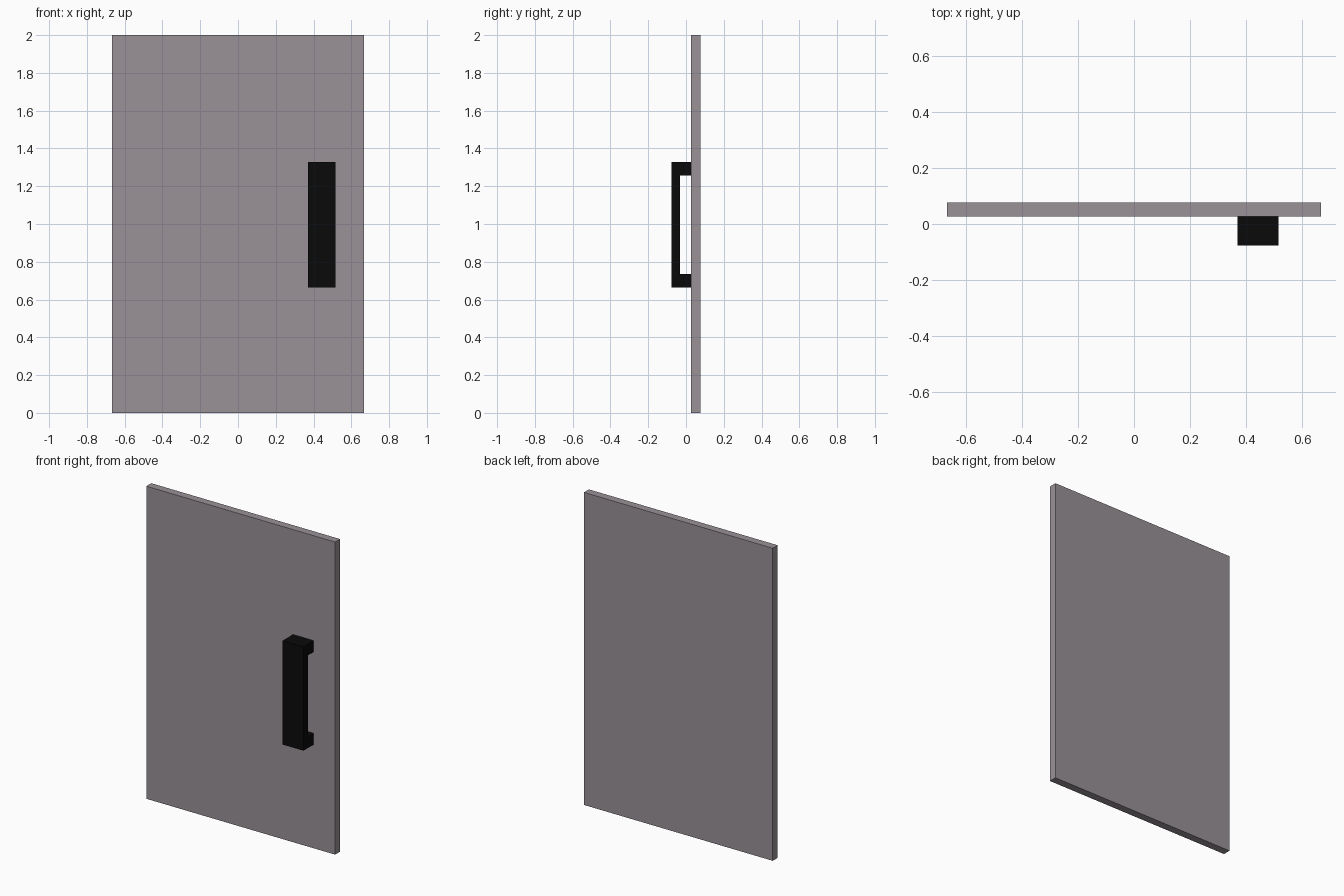
import bpy, bmesh

if "Cube" in bpy.data.objects:
    bpy.data.objects.remove(bpy.data.objects["Cube"])


def material(name, color):
    mat = bpy.data.materials.new(name)
    mat.diffuse_color = (*color, 1)
    mat.use_nodes = True
    mat.node_tree.nodes["Principled BSDF"].inputs["Base Color"].default_value = mat.diffuse_color
    return mat


def extrude_profile(name, profile, x0, x1, mat):
    """Extrude a closed (y, z) outline from x0 to x1."""
    bm = bmesh.new()
    face = bm.faces.new([bm.verts.new((x0, y, z)) for y, z in profile])
    ext = bmesh.ops.extrude_face_region(bm, geom=[face])
    moved = [g for g in ext["geom"] if isinstance(g, bmesh.types.BMVert)]
    bmesh.ops.translate(bm, verts=moved, vec=(x1 - x0, 0, 0))
    bmesh.ops.recalc_face_normals(bm, faces=bm.faces)
    mesh = bpy.data.meshes.new(name)
    bm.to_mesh(mesh)
    bm.free()
    mesh.materials.append(mat)
    obj = bpy.data.objects.new(name, mesh)
    bpy.context.collection.objects.link(obj)
    return obj


FRONT, BACK = 0.027, 0.077   # door faces
GRIP = -0.077                # outer face of the handle

# Door panel
extrude_profile("door_panel",
                [(FRONT, 0), (BACK, 0), (BACK, 2), (FRONT, 2)],
                -0.668, 0.668, material("door_grey", (0.32, 0.285, 0.31)))

# U-shaped pull handle: flat grip bar with a foot at each end
extrude_profile("pull_handle",
                [(FRONT, 0.664), (GRIP, 0.664), (GRIP, 1.329), (FRONT, 1.329),
                 (FRONT, 1.257), (-0.032, 1.257), (-0.032, 0.736), (FRONT, 0.736)],
                0.37, 0.517, material("handle_black", (0.003, 0.003, 0.003)))
